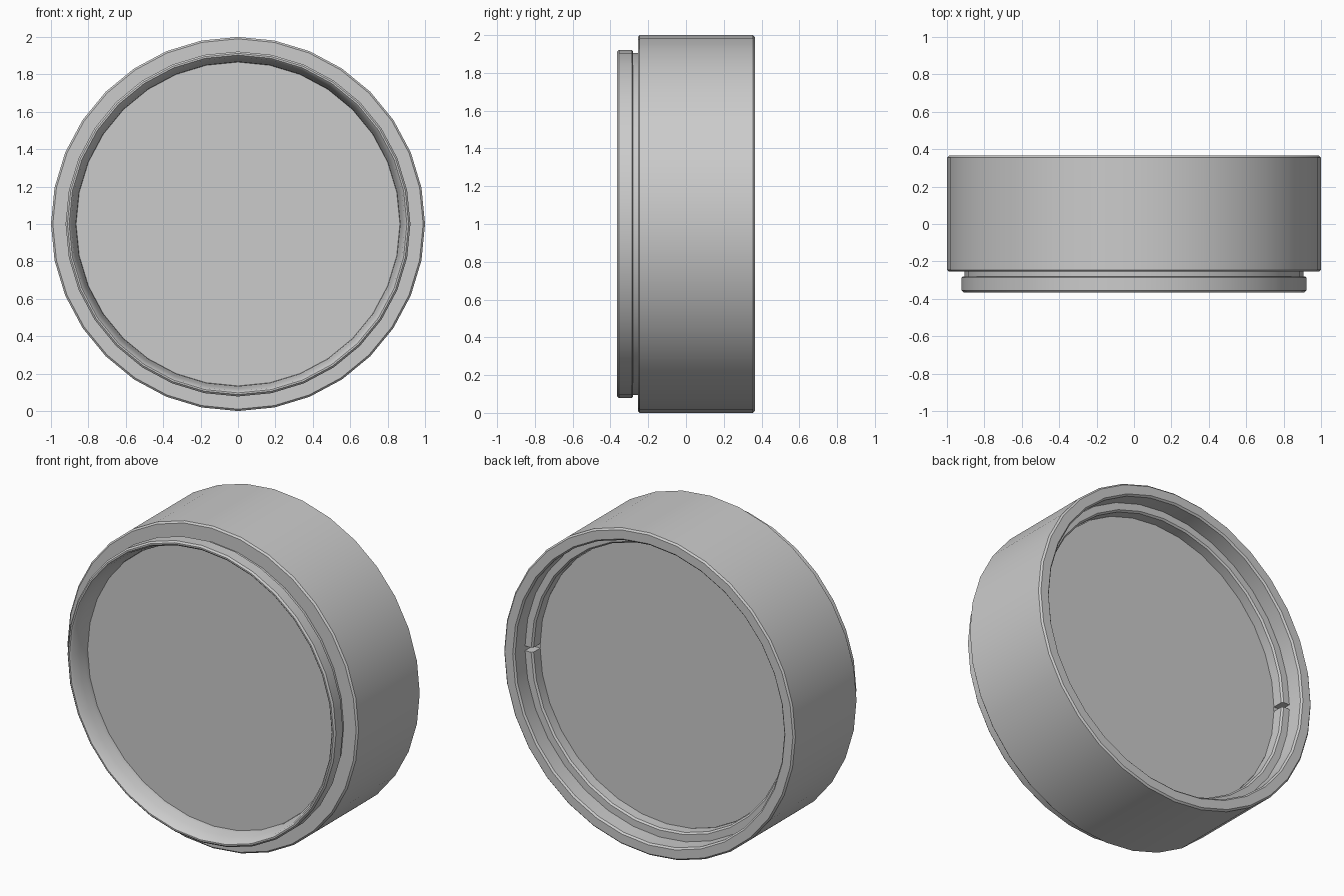
import bpy, bmesh, math

if "Cube" in bpy.data.objects:
    bpy.data.objects.remove(bpy.data.objects["Cube"])

SIDES = 32
CENTRE_Z = 1.0


def finish(name, bm):
    bmesh.ops.recalc_face_normals(bm, faces=bm.faces[:])
    mesh = bpy.data.meshes.new(name)
    bm.to_mesh(mesh)
    bm.free()
    obj = bpy.data.objects.new(name, mesh)
    bpy.context.collection.objects.link(obj)
    bpy.ops.object.select_all(action='DESELECT')
    obj.select_set(True)
    bpy.context.view_layer.objects.active = obj
    bpy.ops.object.shade_smooth_by_angle(angle=math.radians(40))
    return obj


def lathe(name, profile, start=0.0, end=math.tau, steps=SIDES):
    """Turn a closed (radius, y) profile about the y axis; arcs get end caps."""
    bm = bmesh.new()
    full = abs(end - start - math.tau) < 1e-6
    rows = []
    for i in range(steps if full else steps + 1):
        a = start + (end - start) * i / steps
        rows.append([bm.verts.new((r * math.cos(a), y, CENTRE_Z + r * math.sin(a)))
                     for r, y in profile])
    n = len(profile)
    for i in range(steps):
        p, q = rows[i], rows[(i + 1) % len(rows)]
        for j in range(n):
            k = (j + 1) % n
            bm.faces.new((p[j], p[k], q[k], q[j]))
    if not full:
        bm.faces.new(rows[0])
        bm.faces.new(rows[-1])
    return finish(name, bm)


# Outer housing: wide barrel, narrow groove and front lip
lathe("housing", [
    (0.99, 0.365), (1.0, 0.355), (1.0, -0.245), (0.99, -0.255),
    (0.905, -0.255), (0.905, -0.28), (0.915, -0.28), (0.922, -0.287),
    (0.922, -0.355), (0.912, -0.365), (0.903, -0.365), (0.893, -0.355),
    (0.880, -0.30), (0.868, -0.265), (0.865, -0.235),
    (0.865, 0.18), (0.925, 0.18), (0.925, 0.355), (0.935, 0.365),
])

# Glass disc filling the housing
bm = bmesh.new()
rings = [[bm.verts.new((0.87 * math.cos(math.tau * i / SIDES), y,
                        CENTRE_Z + 0.87 * math.sin(math.tau * i / SIDES)))
          for i in range(SIDES)] for y in (-0.24, 0.19)]
for ring in rings:
    bm.faces.new(ring)
for i in range(SIDES):
    k = (i + 1) % SIDES
    bm.faces.new((rings[0][i], rings[0][k], rings[1][k], rings[1][i]))
finish("glass", bm)

# Rear retaining ring: two arcs leaving a narrow slot on each side
gap = 0.016
for label, a0 in (("upper", 0.0), ("lower", math.pi)):
    lathe("retaining_ring_" + label, [
        (0.925, 0.185), (0.925, 0.26), (0.882, 0.26), (0.872, 0.25), (0.872, 0.185),
    ], a0 + gap, a0 + math.pi - gap, SIDES // 2)
